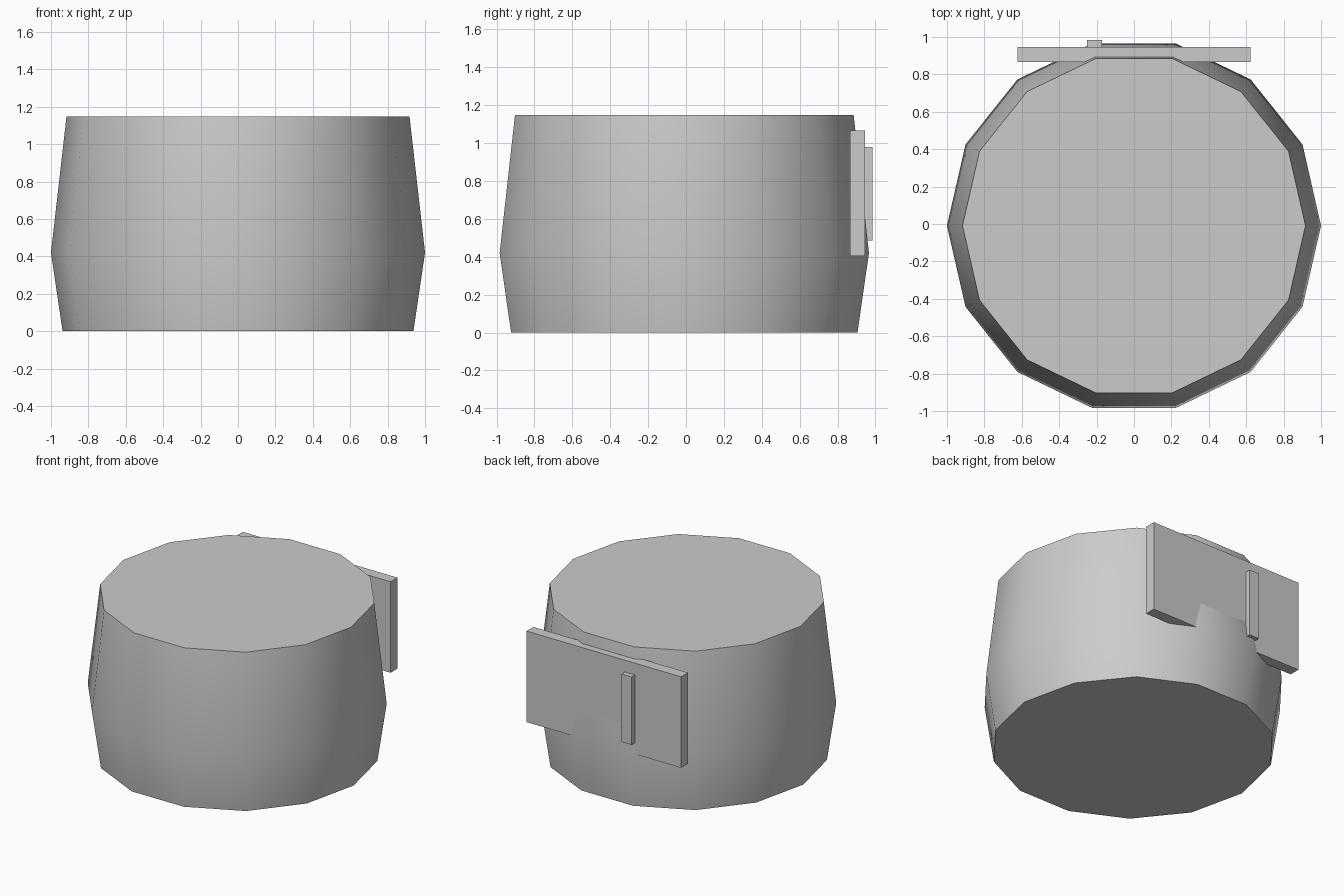
import bpy, bmesh, math

if "Cube" in bpy.data.objects:
    bpy.data.objects.remove(bpy.data.objects["Cube"])

grey = bpy.data.materials.new("plain_grey")
grey.diffuse_color = (0.6, 0.6, 0.6, 1)
grey.use_nodes = True
grey.node_tree.nodes["Principled BSDF"].inputs["Base Color"].default_value = grey.diffuse_color

SIDES = 14
CY = -0.009  # body axis sits slightly forward of the origin


def finish(name, bm):
    bmesh.ops.recalc_face_normals(bm, faces=bm.faces)
    me = bpy.data.meshes.new(name)
    bm.to_mesh(me)
    bm.free()
    me.materials.append(grey)
    ob = bpy.data.objects.new(name, me)
    bpy.context.collection.objects.link(ob)
    return ob


def box(name, lo, hi):
    bm = bmesh.new()
    bmesh.ops.create_cube(bm, size=1)
    for v in bm.verts:
        v.co = [a if c < 0 else b for c, a, b in zip(v.co, lo, hi)]
    return finish(name, bm)


# Barrel body: three rings, capped at both ends
bm = bmesh.new()
rings = []
for r, z in [(0.938, 0), (1.0, 0.42), (0.917, 1.148)]:
    rings.append([bm.verts.new((r * math.cos(2 * math.pi * i / SIDES),
                                CY + r * math.sin(2 * math.pi * i / SIDES), z))
                  for i in range(SIDES)])
for a, b in zip(rings, rings[1:]):
    for i in range(SIDES):
        j = (i + 1) % SIDES
        bm.faces.new((a[i], a[j], b[j], b[i]))
bm.faces.new(rings[0][::-1])
bm.faces.new(rings[-1])
body = finish("barrel_body", bm)
bpy.context.view_layer.objects.active = body
body.select_set(True)
bpy.ops.object.shade_smooth_by_angle(angle=math.radians(35))

# Rear door panel and its upright handle
box("rear_panel", (-0.623, 0.867, 0.403), (0.623, 0.946, 1.066))
box("panel_handle", (-0.25, 0.94, 0.485), (-0.17, 0.985, 0.98))
